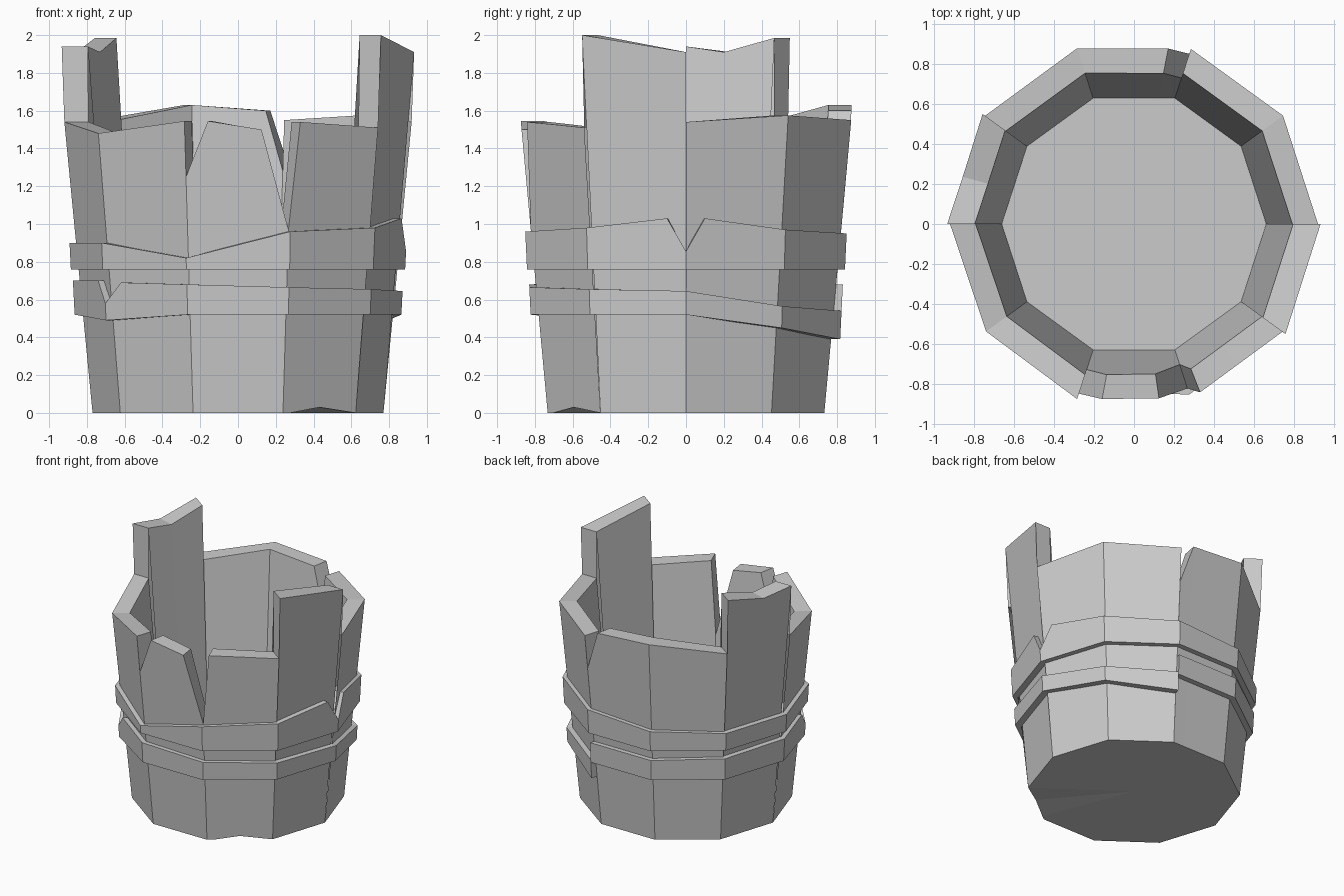
import bpy
import bmesh
from math import cos, sin, radians
from mathutils import Vector

if "Cube" in bpy.data.objects:
    bpy.data.objects.remove(bpy.data.objects["Cube"])

SIDES = 10
STEP = radians(360 / SIDES)


def at(k, t, r, z):
    """Point on flat panel k (t = 0..1 along it) of a decagon with corner radius r."""
    a = Vector((cos(k * STEP), sin(k * STEP), 0)) * r
    b = Vector((cos((k + 1) * STEP), sin((k + 1) * STEP), 0)) * r
    p = a.lerp(b, t)
    p.z = z
    return p


def ring(name, panels, r_out, r_in, base, floor=None):
    """Ten-sided band; each panel is a list of (t, top z[, bottom z])."""
    bm = bmesh.new()

    def face(pts):
        bm.faces.new([bm.verts.new(p) for p in pts])

    cols = []
    for k, panel in enumerate(panels):
        col = []
        for c in panel:
            t, top = c[:2]
            bot = c[2] if len(c) > 2 else base
            lo = floor if floor is not None else bot
            col.append((at(k, t, r_out(bot), bot), at(k, t, r_out(top), top),
                        at(k, t, r_in(lo), lo), at(k, t, r_in(top), top)))
        cols.append(col)
        for (ob0, ot0, ib0, it0), (ob1, ot1, ib1, it1) in zip(col, col[1:]):
            face((ob0, ob1, ot1, ot0))
            face((ib0, it0, it1, ib1))
            face((ot0, ot1, it1, it0))
            if floor is None:
                face((ob0, ib0, ib1, ob1))
            else:
                face((Vector((0, 0, base)), ob1, ob0))
                face((Vector((0, 0, floor)), ib0, ib1))

    # broken ends where neighbouring panels have different heights
    for k in range(SIDES):
        a, b = cols[k][-1], cols[(k + 1) % SIDES][0]
        if abs(a[1].z - b[1].z) > 1e-4:
            face((b[1], b[3], a[3], a[1]))
        if abs(a[0].z - b[0].z) > 1e-4:
            face((a[0], a[2], b[2], b[0]))

    bmesh.ops.remove_doubles(bm, verts=bm.verts, dist=1e-4)
    mesh = bpy.data.meshes.new(name)
    bm.to_mesh(mesh)
    bm.free()
    obj = bpy.data.objects.new(name, mesh)
    bpy.context.collection.objects.link(obj)
    return obj


# Staves: broken bucket wall with two tall planks, plus base and inner floor
staves = [
    [(0, 1.54), (1, 1.575)],
    [(0, 1.575), (1, 1.55)],
    [(0, 1.28), (0.2, 1.60), (1, 1.63)],
    [(0, 1.63), (1, 1.55)],
    [(0, 1.985), (0.57, 1.91), (1, 1.94)],
    [(0, 1.54), (1, 1.48)],
    [(0, 1.48), (1, 1.545)],
    [(0, 1.25), (0.22, 1.545), (0.72, 1.50), (1, 0.97)],
    [(0, 0.97), (0.1, 1.54), (0.5, 1.527, 0.03), (1, 1.51)],
    [(0, 2.0), (1, 1.91)],
]
ring("bucket_staves", staves,
     lambda z: 0.77 + 0.097 * min(z, 1.54) + 0.035 * max(z - 1.54, 0),
     lambda z: 0.648 + 0.093 * min(z, 1.54) + 0.01 * max(z - 1.54, 0),
     0.0, floor=0.14)

# Upper hoop with dents and a V-shaped split on the right
upper = [
    [(0, 0.855), (0.19, 1.03), (1, 0.97)],
    [(0, 0.97), (1, 0.95)],
    [(0, 0.95), (1, 0.92)],
    [(0, 0.92), (1, 0.90)],
    [(0, 0.90), (1, 0.90)],
    [(0, 0.90), (1, 0.90)],
    [(0, 0.90), (1, 0.82)],
    [(0, 0.82), (1, 0.96)],
    [(0, 0.96), (1, 0.98)],
    [(0, 0.98), (0.81, 1.03), (1, 0.855)],
]
ring("upper_hoop", upper, lambda z: 0.885 + 0.05 * (z - 0.76), lambda z: 0.80, 0.76)

# Lower hoop, snapped and sagging at the back right, split at the front left
lower = [
    [(0, 0.645), (1, 0.565, 0.45)],
    [(0, 0.565, 0.45), (1, 0.54, 0.39)],
    [(0, 0.68), (1, 0.68)],
    [(0, 0.68), (1, 0.69)],
    [(0, 0.69), (1, 0.70)],
    [(0, 0.70), (0.8, 0.70, 0.496), (1, 0.58, 0.49)],
    [(0, 0.58, 0.49), (0.2, 0.69, 0.496), (1, 0.68)],
    [(0, 0.68), (1, 0.665)],
    [(0, 0.665), (1, 0.655)],
    [(0, 0.655), (1, 0.645)],
]
ring("lower_hoop", lower, lambda z: 0.865 + 0.05 * (z - 0.52), lambda z: 0.78, 0.52)
